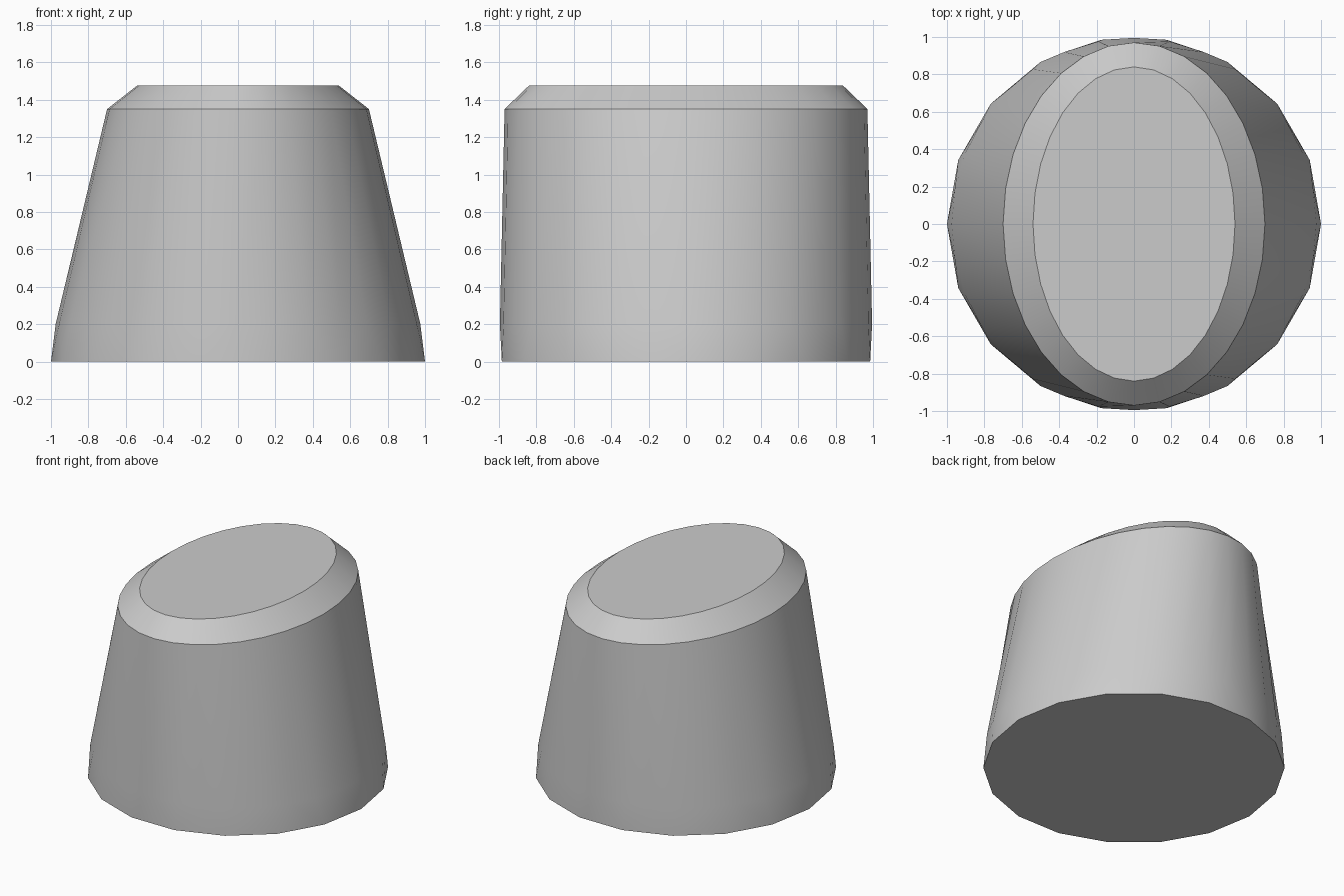
import bpy
import bmesh
from math import cos, sin, tau, radians

cube = bpy.data.objects.get("Cube")
if cube:
    bpy.data.objects.remove(cube, do_unlink=True)

grey = bpy.data.materials.new("light grey")
grey.use_nodes = True
colour = (0.6, 0.6, 0.6, 1)
grey.diffuse_color = colour
grey.node_tree.nodes["Principled BSDF"].inputs["Base Color"].default_value = colour


def ring(bm, rx, ry, z, count):
    """Closed elliptical loop of edges."""
    verts = [bm.verts.new((rx * cos(tau * i / count), ry * sin(tau * i / count), z))
             for i in range(count)]
    return [bm.edges.new((v, verts[(i + 1) % count])) for i, v in enumerate(verts)]


# Tapered body: coarse round foot blending into an oval chamfered top
profile = [
    (1.0, 1.0, 0.0, 18),
    (0.975, 0.995, 0.2, 32),
    (0.70, 0.97, 1.35, 32),
    (0.54, 0.84, 1.475, 32),
]
bm = bmesh.new()
loops = [ring(bm, *section) for section in profile]
for lower, upper in zip(loops, loops[1:]):
    bmesh.ops.bridge_loops(bm, edges=lower + upper)

# Flat caps
for loop in (loops[0], loops[-1]):
    bmesh.ops.contextual_create(bm, geom=loop)
bmesh.ops.recalc_face_normals(bm, faces=bm.faces)

mesh = bpy.data.meshes.new("tapered_cap")
bm.to_mesh(mesh)
bm.free()
mesh.materials.append(grey)
cap = bpy.data.objects.new("tapered_cap", mesh)
bpy.context.collection.objects.link(cap)

# Smooth walls with crisp chamfer edges
bpy.ops.object.select_all(action="DESELECT")
cap.select_set(True)
bpy.context.view_layer.objects.active = cap
bpy.ops.object.shade_smooth_by_angle(angle=radians(30))
